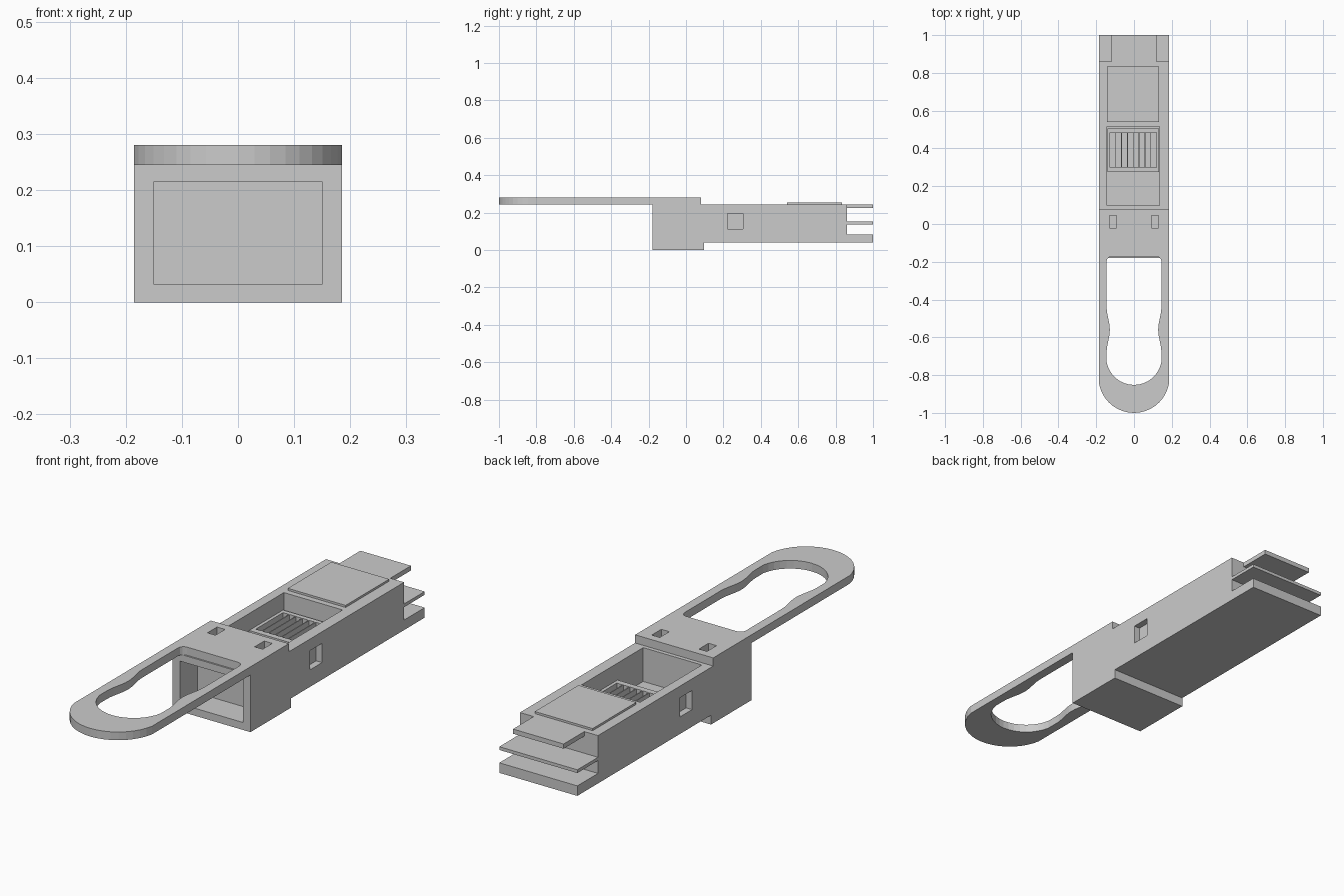
import bpy, bmesh
from math import sin, cos, pi, asin

if "Cube" in bpy.data.objects:
    bpy.data.objects.remove(bpy.data.objects["Cube"])


def make_object(name, bm):
    bmesh.ops.recalc_face_normals(bm, faces=bm.faces)
    mesh = bpy.data.meshes.new(name)
    bm.to_mesh(mesh)
    bm.free()
    obj = bpy.data.objects.new(name, mesh)
    bpy.context.collection.objects.link(obj)
    return obj


def add_box(bm, x0, x1, y0, y1, z0, z1):
    verts = bmesh.ops.create_cube(bm, size=1)["verts"]
    for v in verts:
        v.co.x = x1 if v.co.x > 0 else x0
        v.co.y = y1 if v.co.y > 0 else y0
        v.co.z = z1 if v.co.z > 0 else z0


def add_prism(bm, points, direction):
    face = bm.faces.new([bm.verts.new(p) for p in points])
    out = bmesh.ops.extrude_face_region(bm, geom=[face])["geom"]
    moved = [g for g in out if isinstance(g, bmesh.types.BMVert)]
    bmesh.ops.translate(bm, verts=moved, vec=direction)


def boxes(name, *sizes):
    bm = bmesh.new()
    for s in sizes:
        add_box(bm, *s)
    return make_object(name, bm)


def prism(name, points, direction):
    bm = bmesh.new()
    add_prism(bm, points, direction)
    return make_object(name, bm)


def cut(obj, cutter):
    cutter.hide_render = True
    mod = obj.modifiers.new("cut", "BOOLEAN")
    mod.operation = "DIFFERENCE"
    mod.solver = "EXACT"
    mod.object = cutter
    bpy.context.view_layer.objects.active = obj
    bpy.ops.object.modifier_apply(modifier=mod.name)
    bpy.data.objects.remove(cutter)


def bottom_arc(half_width, y_start, y_end, steps):
    # Circular arc bulging to -y, from +x side to -x side
    sag = y_start - y_end
    r = (half_width ** 2 + sag ** 2) / (2 * sag)
    a = asin(min(1, half_width / r))
    return [(r * sin(a - 2 * a * i / steps), y_end + r - r * cos(a - 2 * a * i / steps))
            for i in range(steps + 1)]


W = 0.185

# Housing: stepped side profile with front opening, top bay and side windows
profile = [(-0.18, 0), (0.095, 0), (0.095, 0.04), (0.86, 0.04), (0.86, 0.245), (-0.18, 0.245)]
housing = prism("housing", [(-W, y, z) for y, z in profile], (2 * W, 0, 0))
cut(housing, boxes("housing_cutter",
                   (-0.15, 0.15, -0.3, -0.06, 0.032, 0.215),
                   (-0.143, 0.135, 0.097, 0.515, 0.1, 0.3),
                   (0.157, 0.3, 0.223, 0.305, 0.113, 0.195),
                   (-0.3, -0.157, 0.223, 0.305, 0.113, 0.195)))

# Pull handle: rounded plate with a waisted finger opening
outer = [(-W, 0.08), (W, 0.08)] + bottom_arc(W, -0.845, -1.0, 18)
handle = prism("pull_handle", [(x, y, 0.245) for x, y in outer], (0, 0, 0.035))

side = [(0.145 - 0.025 + 0.025 * sin(t * pi / 8), -0.198 + 0.025 * cos(t * pi / 8)) for t in range(5)]
for i in range(13):
    t = i / 12
    side.append((0.145 - 0.0085 * (1 - cos(2 * pi * t)), -0.44 - 0.24 * t))
hole = side + bottom_arc(0.145, -0.73, -0.852, 16) + [(-x, y) for x, y in reversed(side)]
cut(handle, prism("finger_hole_cutter", [(x, y, 0.2) for x, y in hole], (0, 0, 0.2)))
cut(handle, boxes("slot_cutter", *[(s * 0.112 - 0.019, s * 0.112 + 0.019, -0.02, 0.045, 0.2, 0.3)
                                   for s in (-1, 1)]))

# Contact block in the top bay with a row of slots
contacts = boxes("contact_block", (-0.14, 0.132, 0.275, 0.505, 0.09, 0.175))
cut(contacts, boxes("contact_cutter", *[(-0.126 + i * 0.031, -0.099 + i * 0.031, 0.3, 0.485, 0.14, 0.2)
                                        for i in range(8)]))

# Raised label plate
boxes("label_plate", (-0.142, 0.132, 0.54, 0.835, 0.24, 0.254))

# Rear tongues and circuit board edge
boxes("top_tongue", (-0.12, 0.12, 0.85, 1.0, 0.225, 0.245))
boxes("circuit_board", (-W, W, 0.86, 1.0, 0.138, 0.152))
boxes("bottom_tongue", (-W, W, 0.86, 1.0, 0.04, 0.083))
